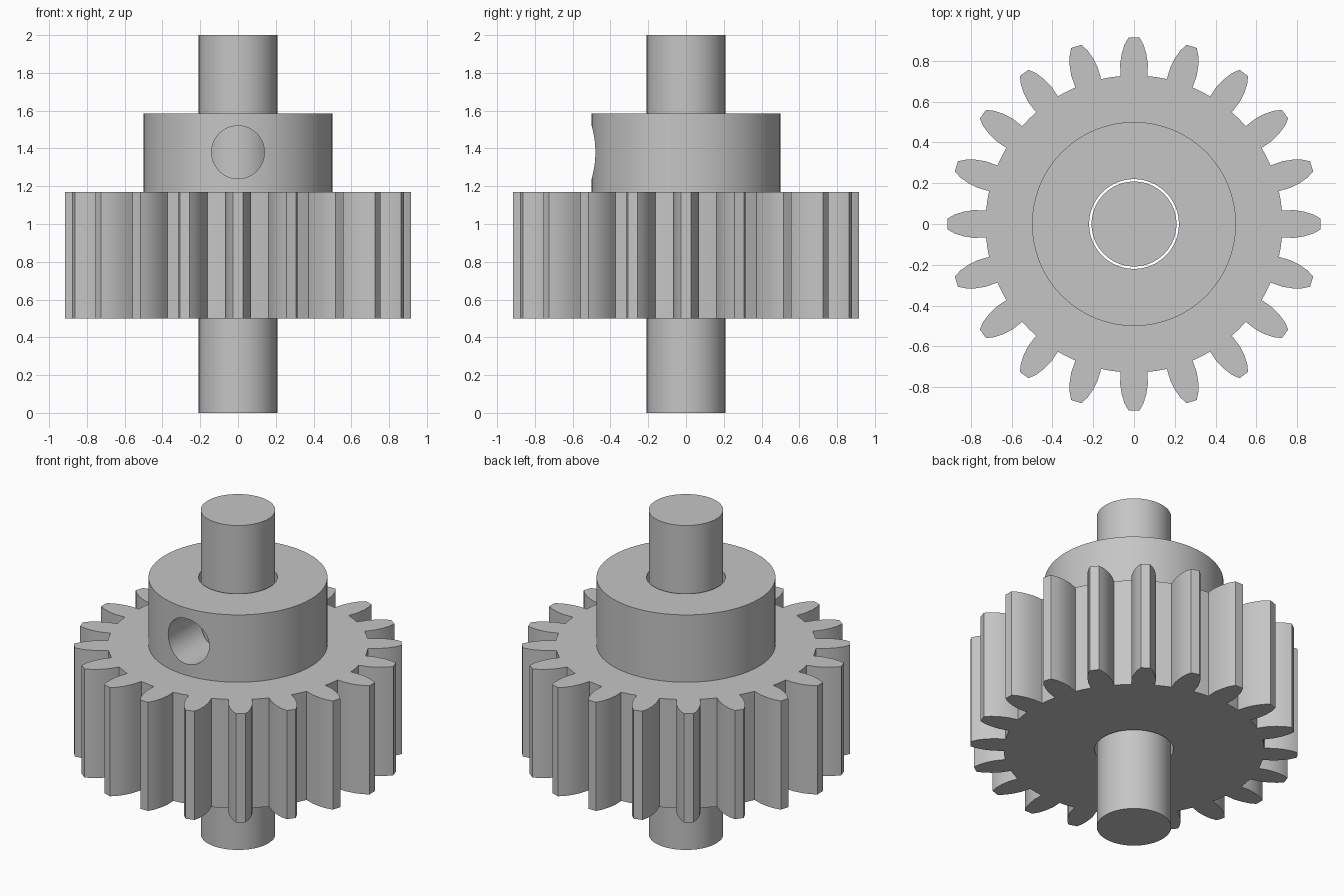
import bpy, bmesh, math
from mathutils import Matrix, Vector

cube = bpy.data.objects.get("Cube")
if cube:
    bpy.data.objects.remove(cube, do_unlink=True)

TEETH = 20
HALF_TOOTH = [(0.725, 0.066), (0.785, 0.068), (0.835, 0.06), (0.88, 0.046), (0.915, 0.026)]

steel = bpy.data.materials.new("grey_steel")
steel.use_nodes = True
colour = (0.56, 0.56, 0.56, 1)
steel.diffuse_color = colour
steel.node_tree.nodes["Principled BSDF"].inputs["Base Color"].default_value = colour


def add_object(name, bm):
    bmesh.ops.recalc_face_normals(bm, faces=bm.faces)
    mesh = bpy.data.meshes.new(name)
    bm.to_mesh(mesh)
    bm.free()
    mesh.materials.append(steel)
    obj = bpy.data.objects.new(name, mesh)
    bpy.context.collection.objects.link(obj)
    return obj


def prism(name, outline, z0, z1):
    bm = bmesh.new()
    base = bm.faces.new([bm.verts.new((x, y, z0)) for x, y in outline])
    top = bmesh.ops.extrude_face_region(bm, geom=[base])["geom"]
    verts = [v for v in top if isinstance(v, bmesh.types.BMVert)]
    bmesh.ops.translate(bm, verts=verts, vec=(0, 0, z1 - z0))
    return add_object(name, bm)


def cylinder(name, radius, z0, z1, sides=64):
    outline = [(radius * math.cos(math.tau * i / sides),
                radius * math.sin(math.tau * i / sides)) for i in range(sides)]
    return prism(name, outline, z0, z1)


def gear_outline():
    points = []
    for i in range(TEETH):
        turn = Matrix.Rotation(math.tau * i / TEETH, 2)
        rising = [Vector((r, -w)) for r, w in HALF_TOOTH]
        falling = [Vector((r, w)) for r, w in reversed(HALF_TOOTH)]
        # Middle of the valley after the tooth
        a = math.pi / TEETH
        valley = [Vector((0.728 * math.cos(a), 0.728 * math.sin(a)))]
        points += [turn @ p for p in rising + falling + valley]
    return points


def combine(obj, other, operation):
    mod = obj.modifiers.new(operation.lower(), "BOOLEAN")
    mod.object = other
    mod.operation = operation
    mod.solver = "EXACT"
    bpy.context.view_layer.objects.active = obj
    bpy.ops.object.modifier_apply(modifier=mod.name)
    bpy.data.objects.remove(other, do_unlink=True)


# Toothed wheel with raised hub
gear = prism("gear_with_hub", gear_outline(), 0.5, 1.17)
combine(gear, cylinder("hub", 0.5, 1.0, 1.585), "UNION")

# Shaft bore and radial set screw hole in the front of the hub
combine(gear, cylinder("bore_cutter", 0.22, 0.3, 1.8), "DIFFERENCE")
screw = cylinder("screw_cutter", 0.14, 0, 0.65, 48)
screw.data.transform(Matrix.Translation((0, 0, 1.38)) @ Matrix.Rotation(math.pi / 2, 4, "X"))
combine(gear, screw, "DIFFERENCE")

# Shaft
shaft = cylinder("shaft", 0.208, 0, 2)

# Smooth curved walls with sharp edges
for obj in (gear, shaft):
    bpy.ops.object.select_all(action="DESELECT")
    obj.select_set(True)
    bpy.context.view_layer.objects.active = obj
    bpy.ops.object.shade_smooth_by_angle(angle=math.radians(25))
